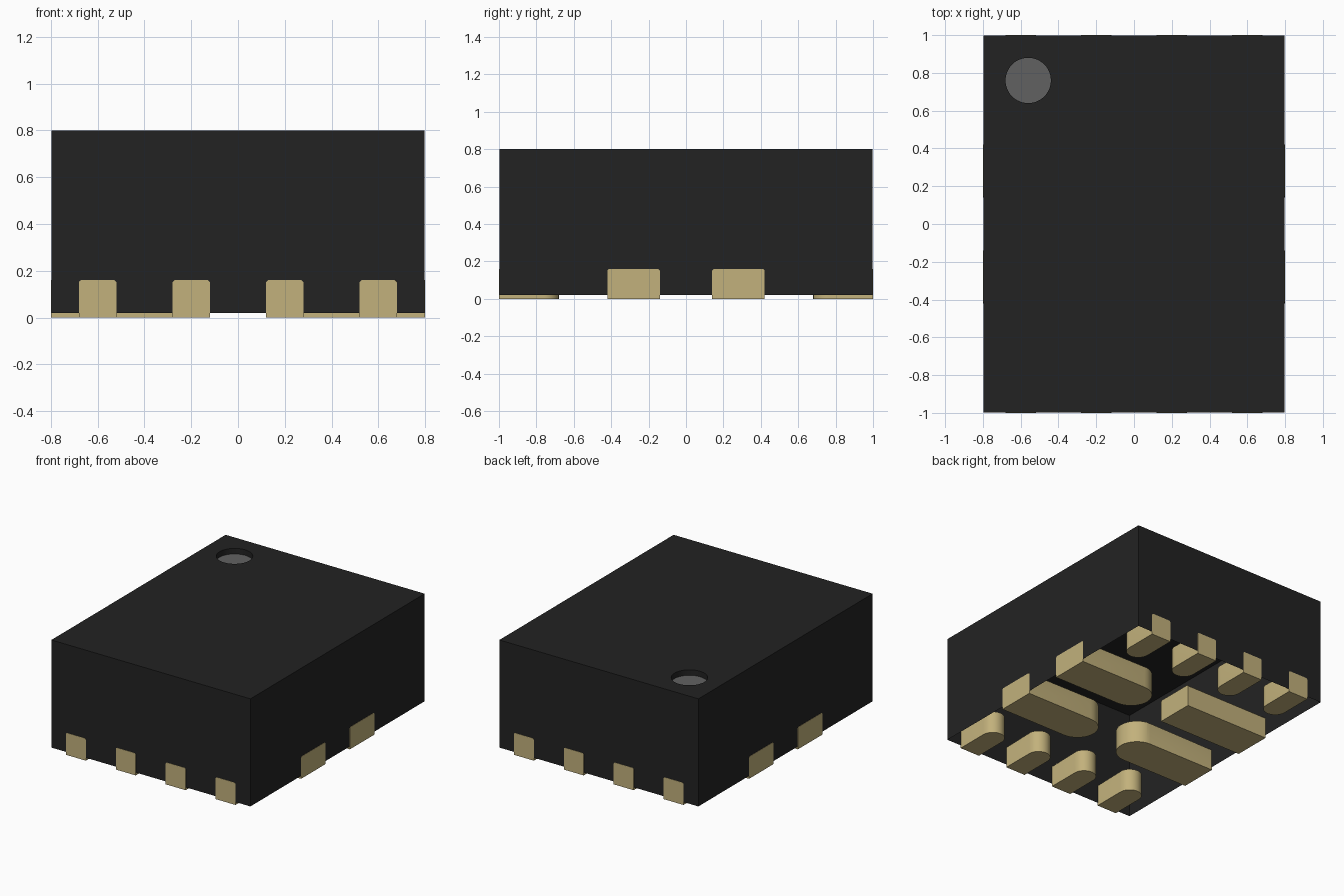
import bpy, bmesh, math
from mathutils import Vector

cube = bpy.data.objects.get("Cube")
if cube:
    bpy.data.objects.remove(cube, do_unlink=True)


def material(name, rgb):
    m = bpy.data.materials.new(name)
    m.use_nodes = True
    m.diffuse_color = (*rgb, 1)
    bsdf = next(n for n in m.node_tree.nodes if n.type == 'BSDF_PRINCIPLED')
    bsdf.inputs["Base Color"].default_value = (*rgb, 1)
    return m


BLACK = material("black plastic", (0.0162, 0.0162, 0.0162))
GOLD = material("gold plating", (0.54, 0.44, 0.2))
GREY = material("grey marker", (0.12, 0.12, 0.12))


def finish(bm, name, *mats):
    bmesh.ops.recalc_face_normals(bm, faces=bm.faces)
    mesh = bpy.data.meshes.new(name)
    bm.to_mesh(mesh)
    bm.free()
    for m in mats:
        mesh.materials.append(m)
    ob = bpy.data.objects.new(name, mesh)
    bpy.context.collection.objects.link(ob)
    bpy.context.view_layer.objects.active = ob
    bpy.ops.object.select_all(action='DESELECT')
    ob.select_set(True)
    bpy.ops.object.shade_smooth_by_angle(angle=math.radians(35))
    return ob


def loop(bm, points):
    vs = [bm.verts.new(p) for p in points]
    return [bm.edges.new((vs[i - 1], vs[i])) for i in range(len(vs))]


def drop(bm, edges, dz):
    # Extrude an edge loop straight down and return the new edges
    new = bmesh.ops.extrude_edge_only(bm, edges=edges)["geom"]
    verts = [g for g in new if isinstance(g, bmesh.types.BMVert)]
    bmesh.ops.translate(bm, verts=verts, vec=(0, 0, dz))
    return [g for g in new if isinstance(g, bmesh.types.BMEdge)]


# Housing: open underneath, with a round recess in the top
HX, HY, TOP = 0.798, 0.998, 0.8
DOT, DOT_R, DEPTH = Vector((-0.56, 0.76, TOP)), 0.12, 0.04
circle = [DOT + Vector((math.cos(a), math.sin(a), 0)) * DOT_R
          for a in (math.tau * i / 48 for i in range(48))]
bm = bmesh.new()
rim = loop(bm, [(-HX, -HY, TOP), (HX, -HY, TOP), (HX, HY, TOP), (-HX, HY, TOP)])
hole = loop(bm, circle)
bmesh.ops.triangle_fill(bm, edges=rim + hole, use_beauty=True)
drop(bm, rim, 0.02 - TOP)
drop(bm, hole, -DEPTH)
finish(bm, "housing", BLACK)

# Marker disc at the bottom of the recess
bm = bmesh.new()
bm.faces.new([bm.verts.new(p - Vector((0, 0, DEPTH))) for p in circle])
finish(bm, "marker_dot", GREY)


def pad(name, edge, direction, length, width, rounded=True):
    """Contact running inward from a point on the housing edge."""
    d = Vector((*direction, 0))
    side = Vector((-d.y, d.x, 0))
    start, r = Vector((*edge, 0)), width / 2
    if rounded:
        arc = [(length - r + r * math.cos(a), r * math.sin(a))
               for a in (math.pi * (i / 16 - 0.5) for i in range(17))]
    else:
        arc = [(length, -r), (length, r)]
    outline = [(0, -r)] + arc + [(0, r)]
    bm = bmesh.new()
    base = bm.faces.new([bm.verts.new(start + d * u + side * v) for u, v in outline])
    new = bmesh.ops.extrude_face_region(bm, geom=[base], use_keep_orig=True)["geom"]
    bmesh.ops.translate(bm, vec=(0, 0, 0.16),
                        verts=[g for g in new if isinstance(g, bmesh.types.BMVert)])
    # Ease the two long upper edges
    long_edges = [e for e in bm.edges
                  if all(v.co.z > 0.1 for v in e.verts)
                  and any(abs((v.co - start).dot(d)) < 1e-4 for v in e.verts)
                  and abs((e.verts[0].co - e.verts[1].co).normalized().dot(d)) > 0.9]
    bmesh.ops.recalc_face_normals(bm, faces=bm.faces)
    bmesh.ops.bevel(bm, geom=long_edges, offset=0.008, segments=1, affect='EDGES')
    finish(bm, name, GOLD)


# Four small contacts along the front and the back
for row, s in (("front", -1), ("back", 1)):
    for i, x in enumerate((-0.6, -0.2, 0.2, 0.6)):
        pad(f"{row}_contact_{i + 1}", (x, s), (0, -s), 0.32, 0.16)

# Two wide contacts on each side; the one by the marker has a square end
for name, s in (("right", -1), ("left", 1)):
    for end, y in (("front", -0.28), ("back", 0.28)):
        pad(f"{name}_{end}_wide_contact", (0.8 * s, y), (-s, 0), 0.68, 0.28,
            rounded=not (s < 0 and y > 0))
